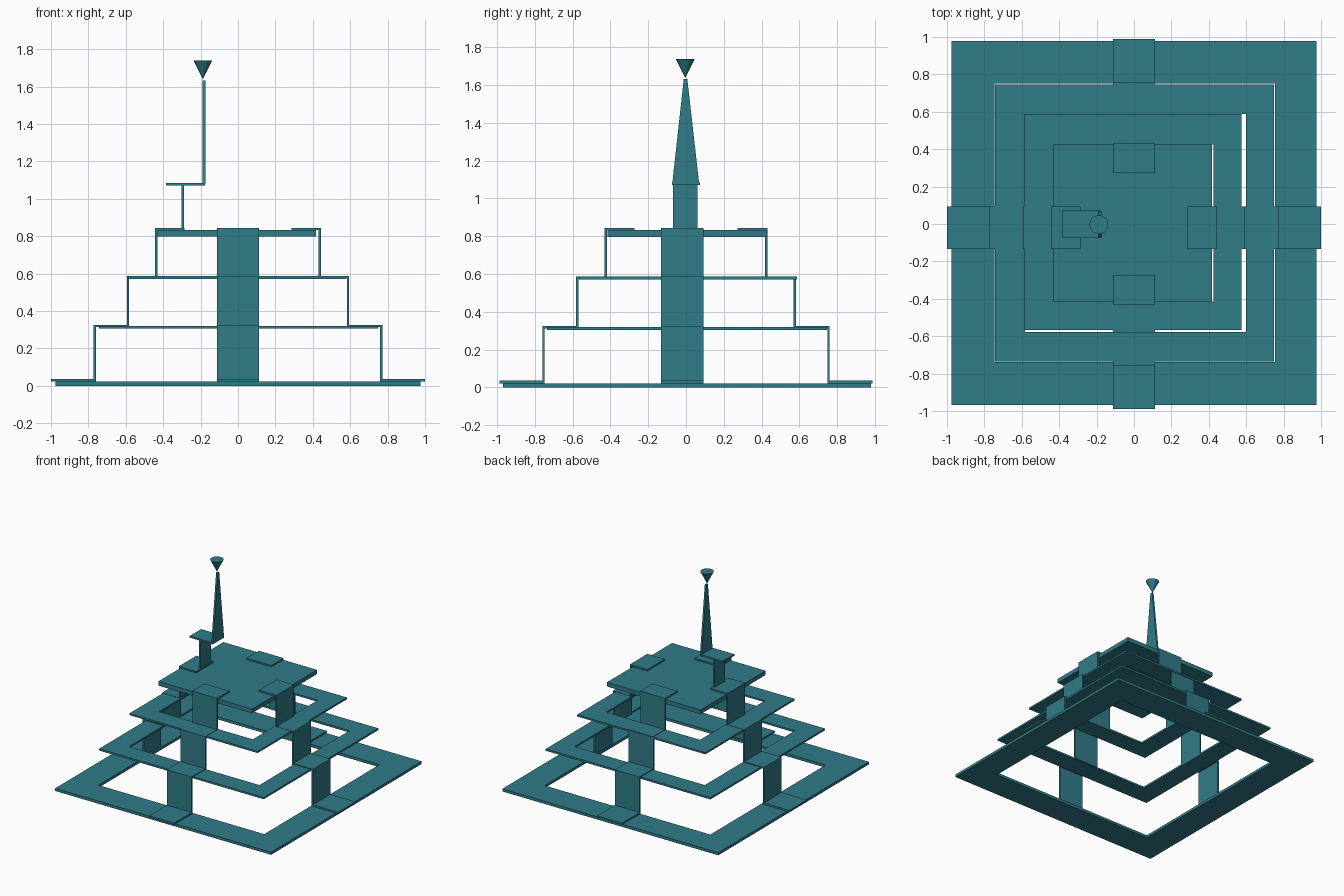
import bpy, bmesh
from mathutils import Matrix

if "Cube" in bpy.data.objects:
    bpy.data.objects.remove(bpy.data.objects["Cube"])

teal = bpy.data.materials.new("teal")
teal.diffuse_color = (0.03, 0.2, 0.25, 1)
teal.use_nodes = True
teal.node_tree.nodes["Principled BSDF"].inputs["Base Color"].default_value = teal.diffuse_color


def finish(name, bm):
    bmesh.ops.recalc_face_normals(bm, faces=bm.faces)
    mesh = bpy.data.meshes.new(name)
    bm.to_mesh(mesh)
    bm.free()
    mesh.materials.append(teal)
    ob = bpy.data.objects.new(name, mesh)
    bpy.context.collection.objects.link(ob)
    return ob


def prism(name, points, depth):
    """Close a loop of 3D points and extrude it along a vector."""
    bm = bmesh.new()
    face = bm.faces.new([bm.verts.new(p) for p in points])
    out = bmesh.ops.extrude_face_region(bm, geom=[face])
    verts = [g for g in out["geom"] if isinstance(g, bmesh.types.BMVert)]
    bmesh.ops.translate(bm, verts=verts, vec=depth)
    return finish(name, bm)


def box(name, x0, x1, y0, y1, z0, z1):
    return prism(name, [(x0, y0, z0), (x1, y0, z0), (x1, y1, z0), (x0, y1, z0)], (0, 0, z1 - z0))


def frame(name, outer, inner, z0, z1):
    """Square ring; outer and inner are (x0, x1, y0, y1)."""
    bm = bmesh.new()
    loops = []
    for z in (z0, z1):
        for x0, x1, y0, y1 in (outer, inner):
            loops.append([bm.verts.new(c) for c in
                          ((x0, y0, z), (x1, y0, z), (x1, y1, z), (x0, y1, z))])
    ob, ib, ot, it = loops
    for a, b in ((ob, ib), (ib, it), (it, ot), (ot, ob)):
        for i in range(4):
            j = (i + 1) % 4
            bm.faces.new((a[i], a[j], b[j], b[i]))
    return finish(name, bm)


# Stacked square terraces
frame("base_terrace", (-.977, .977, -.968, .978), (-.747, .754, -.738, .752), 0, .022)
frame("middle_terrace", (-.742, .748, -.736, .745), (-.582, .598, -.577, .588), .305, .32)
frame("upper_terrace", (-.586, .575, -.567, .587), (-.425, .425, -.415, .425), .572, .586)
box("top_platform", -.43, .417, -.415, .425, .797, .832)

# Folded stair strips climbing each side
profile = [(1, .036), (.772, .036), (.772, .326), (.594, .326), (.594, .588), (.443, .588),
           (.443, .844), (.285, .844), (.285, .832), (.431, .832), (.431, .574), (.582, .574),
           (.582, .313), (.76, .313), (.76, .022), (1, .022)]
for side, s in (("left", -1), ("right", 1)):
    prism(side + "_stair", [(s * d, -.133, z) for d, z in profile], (0, .226, 0))
for side, s in (("front", -1), ("back", 1)):
    prism(side + "_stair", [(-.112, s * (d - .012), z) for d, z in profile], (.224, 0, 0))

# Small folded bracket carrying the spire
box("bracket_post", -.303, -.29, -.07, .062, .832, 1.08)
box("bracket_shelf", -.385, -.176, -.075, .073, 1.072, 1.085)
prism("spire", [(-.19, -.073, 1.075), (-.19, .07, 1.075), (-.19, .007, 1.632), (-.19, -.012, 1.632)],
      (.015, 0, 0))

# Inverted cone finial
bm = bmesh.new()
bmesh.ops.create_cone(bm, cap_ends=True, segments=32, radius1=0, radius2=.05, depth=.1,
                      matrix=Matrix.Translation((-.188, -.004, 1.688)))
bmesh.ops.remove_doubles(bm, verts=bm.verts, dist=1e-5)
finish("finial", bm)
